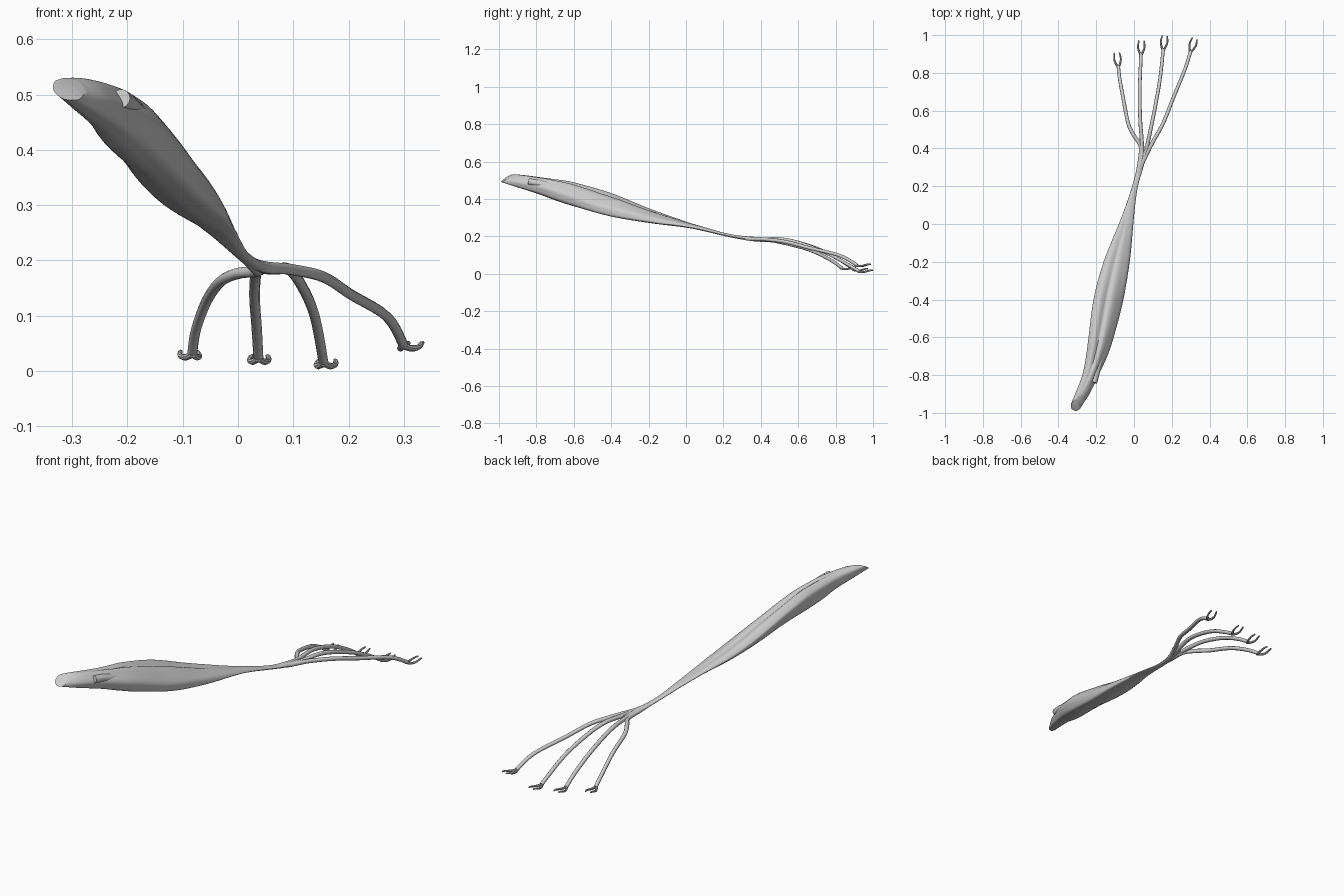
import bpy, bmesh, math
from mathutils import Vector

if "Cube" in bpy.data.objects:
    bpy.data.objects.remove(bpy.data.objects["Cube"])

TAU = 2 * math.pi


def spline(rows, steps):
    """Catmull-Rom interpolation of equal-length rows."""
    out = []
    for i in range(len(rows) - 1):
        a, b = rows[max(i - 1, 0)], rows[i]
        c, d = rows[i + 1], rows[min(i + 2, len(rows) - 1)]
        for s in range(steps):
            t = s / steps
            out.append([0.5 * (2 * q + (r - p) * t + (2 * p - 5 * q + 4 * r - w) * t * t
                               + (3 * q - p - 3 * r + w) * t ** 3)
                        for p, q, r, w in zip(a, b, c, d)])
    out.append(list(rows[-1]))
    return out


def clamp(v):
    return max(0.0, min(1.0, v))


def loft(name, rings):
    """Skin closed rings of points and cap both ends."""
    bm = bmesh.new()
    loops = [[bm.verts.new(p) for p in ring] for ring in rings]
    n = len(loops[0])
    for a, b in zip(loops, loops[1:]):
        for i in range(n):
            bm.faces.new((a[i], a[(i + 1) % n], b[(i + 1) % n], b[i]))
    bm.faces.new(loops[0])
    bm.faces.new(loops[-1])
    bmesh.ops.recalc_face_normals(bm, faces=bm.faces[:])
    mesh = bpy.data.meshes.new(name)
    bm.to_mesh(mesh)
    bm.free()
    ob = bpy.data.objects.new(name, mesh)
    bpy.context.collection.objects.link(ob)
    bpy.ops.object.select_all(action='DESELECT')
    ob.select_set(True)
    bpy.context.view_layer.objects.active = ob
    bpy.ops.object.shade_smooth_by_angle(angle=math.radians(40))
    return ob


def tube(name, rows, sides=10, steps=5):
    """Tapered tube through rows of (x, y, z, radius)."""
    pts = spline(rows, steps)
    rings = []
    for i, p in enumerate(pts):
        d = Vector(pts[min(i + 1, len(pts) - 1)][:3]) - Vector(pts[max(i - 1, 0)][:3])
        d.normalize()
        u = d.cross(Vector((0, 0, 1))).normalized()
        v = u.cross(d)
        c = Vector(p[:3])
        rings.append([c + p[3] * (u * math.cos(TAU * k / sides) + v * math.sin(TAU * k / sides))
                      for k in range(sides)])
    return loft(name, rings)


# Muscle belly: y, x min, x max, z min, z max, end slant
sections = [
    (-0.960, -0.335, -0.278, 0.490, 0.530, 0.030),
    (-0.90, -0.312, -0.236, 0.464, 0.531, 0.01),
    (-0.80, -0.274, -0.188, 0.430, 0.522, 0),
    (-0.70, -0.254, -0.142, 0.393, 0.508, 0),
    (-0.60, -0.240, -0.108, 0.360, 0.490, 0),
    (-0.40, -0.213, -0.055, 0.305, 0.430, 0),
    (-0.20, -0.160, -0.022, 0.272, 0.350, 0),
    (0.00, -0.080, -0.004, 0.247, 0.279, 0),
    (0.10, -0.043, 0.006, 0.227, 0.249, 0),
    (0.20, -0.010, 0.021, 0.203, 0.220, 0),
    (0.30, 0.016, 0.049, 0.183, 0.200, 0),
    (0.37, 0.033, 0.068, 0.178, 0.194, 0),
    (0.41, 0.045, 0.068, 0.178, 0.190, 0),
]
N = 56
rings = []
for y, x0, x1, z0, z1, slant in spline(sections, 6):
    cx, cz, a, h = (x0 + x1) / 2, (z0 + z1) / 2, (x1 - x0) / 2, (z1 - z0) / 2
    fade = clamp((y + 0.97) / 0.25) * clamp((0.15 - y) / 0.3)
    upper = math.exp(-((y + 0.73) / 0.17) ** 2)
    delta = 0.93 + 0.4 * clamp((-0.45 - y) / 0.3) + 0.5 * clamp(y / 0.3)
    low = delta / 2 + math.pi / 2
    ring = []
    for k in range(N):
        t = TAU * k / N
        # long groove on the upper side plus shallow fibre ridges
        s = 1 - 0.25 * fade * math.exp(-((t - 4.5) / 0.24) ** 2) + 0.02 * math.sin(7 * t + 5 * y)
        # fuller lower left corner and flatter upper right near the origin end
        s += 0.24 * upper * math.exp(-((t - low) / 0.4) ** 2)
        s -= 0.14 * upper * math.exp(-((t - low - math.pi) / 0.4) ** 2)
        dz = -math.cos(t - delta)
        ring.append((cx + a * s * math.cos(t), y + slant * (dz + 0.3 * math.cos(t)), cz + h * s * dz))
    rings.append(ring)
loft("muscle_belly", rings)

# Small second head beside the main one
tube("second_head", [(-0.165, -0.58, 0.425, 0.010), (-0.175, -0.68, 0.454, 0.018),
                     (-0.199, -0.78, 0.481, 0.019), (-0.212, -0.84, 0.493, 0.017)], 14)

# Four tendons, each ending in a two-pronged fork
tendons = [
    ("inner_tendon", [(0.010, 0.25, 0.201), (0.030, 0.33, 0.188), (0.035, 0.41, 0.180), (0.002, 0.465, 0.177),
                      (-0.030, 0.53, 0.163), (-0.056, 0.66, 0.128), (-0.076, 0.77, 0.075), (-0.083, 0.835, 0.030)]),
    ("second_tendon", [(0.013, 0.25, 0.203), (0.036, 0.33, 0.190), (0.042, 0.42, 0.184), (0.033, 0.55, 0.178),
                       (0.030, 0.70, 0.135), (0.034, 0.82, 0.075), (0.037, 0.90, 0.022)]),
    ("third_tendon", [(0.018, 0.25, 0.203), (0.043, 0.33, 0.189), (0.066, 0.40, 0.184), (0.090, 0.51, 0.185),
                      (0.112, 0.62, 0.160), (0.138, 0.77, 0.102), (0.155, 0.925, 0.014)]),
    ("outer_tendon", [(0.020, 0.25, 0.201), (0.048, 0.33, 0.188), (0.072, 0.38, 0.186), (0.100, 0.435, 0.183),
                      (0.155, 0.535, 0.170), (0.205, 0.66, 0.138), (0.270, 0.82, 0.098), (0.300, 0.915, 0.046)]),
]
for name, path in tendons:
    n = len(path) - 1
    # thin at the root so it emerges from inside the belly
    tube(name, [(*p, 0.005 if i == 0 else 0.011 - 0.002 * i / n) for i, p in enumerate(path)])
    end = Vector(path[-1])
    fwd = end - Vector(path[-2])
    fwd.z = 0
    fwd.normalize()
    side = Vector((fwd.y, -fwd.x, 0))
    for label, sg in (("left", -1), ("right", 1)):
        prong = [(-0.010, 0, 0, 0.006), (0.012, 0.010, -0.005, 0.006),
                 (0.034, 0.017, -0.003, 0.005), (0.055, 0.016, 0.003, 0.0045), (0.072, 0.013, 0.005, 0.0035)]
        rows = []
        for f, w, z, r in prong:
            p = end + fwd * f + side * (w * sg) + Vector((0, 0, z))
            rows.append((p.x, p.y, max(p.z, r), r))
        tube(f"{name}_{label}_prong", rows, 8, 4)
